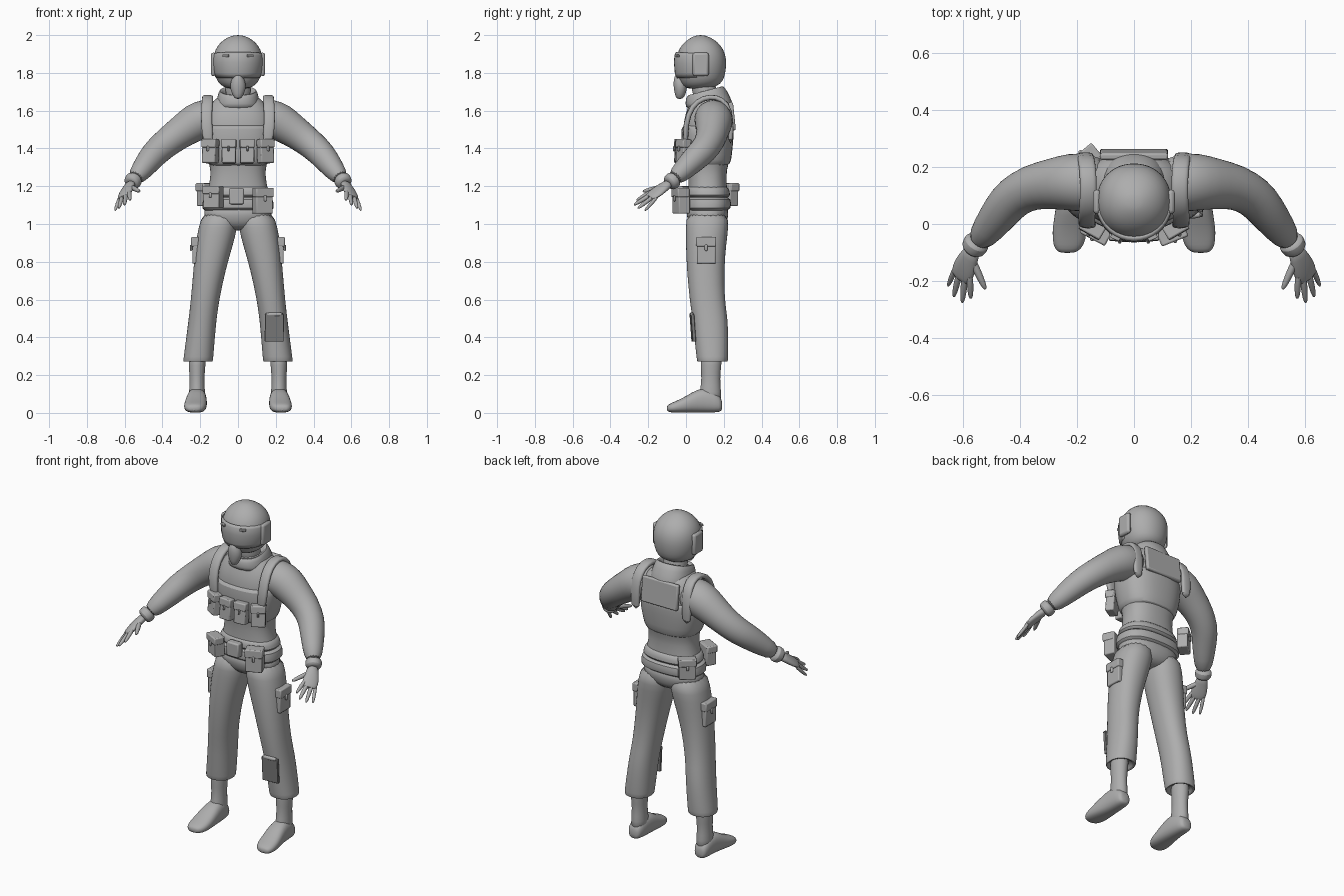
import bpy, bmesh, math
from mathutils import Vector, Matrix

def material(name, c):
    m = bpy.data.materials.new(name)
    m.diffuse_color = (c[0], c[1], c[2], 1)
    return m

GREY = material("plain_grey", (0.42, 0.42, 0.42))
DARK = material("dark_grey", (0.2, 0.2, 0.2))

def finish(name, bm, mat=GREY, subdiv=0, angle=50, bevel=0):
    bmesh.ops.recalc_face_normals(bm, faces=bm.faces)
    me = bpy.data.meshes.new(name)
    bm.to_mesh(me)
    bm.free()
    me.materials.append(mat)
    ob = bpy.data.objects.new(name, me)
    bpy.context.collection.objects.link(ob)
    if bevel:
        b = ob.modifiers.new("bevel", 'BEVEL')
        b.width, b.segments = bevel, 2
    if subdiv:
        ob.modifiers.new("smooth", 'SUBSURF').levels = subdiv
        ob.modifiers["smooth"].render_levels = subdiv
    bpy.ops.object.select_all(action='DESELECT')
    bpy.context.view_layer.objects.active = ob
    ob.select_set(True)
    bpy.ops.object.shade_smooth_by_angle(angle=math.radians(angle))
    return ob

def spow(v, e):
    return math.copysign(abs(v) ** e, v)

def loft(name, rings, n=18, power=2.0, mat=GREY, subdiv=1, cap=True, angle=50):
    """Skin through rings given as (centre, half axis u, half axis v)."""
    bm = bmesh.new()
    loops = []
    for c, u, v in rings:
        loop = []
        for i in range(n):
            a = 2 * math.pi * i / n
            loop.append(bm.verts.new(Vector(c) + Vector(u) * spow(math.cos(a), 2 / power)
                                     + Vector(v) * spow(math.sin(a), 2 / power)))
        loops.append(loop)
    for a, b in zip(loops, loops[1:]):
        for i in range(n):
            j = (i + 1) % n
            bm.faces.new((a[i], a[j], b[j], b[i]))
    if cap:
        bm.faces.new(loops[0])
        bm.faces.new(loops[-1])
    return finish(name, bm, mat, subdiv, angle)

def level(z, x0, x1, y0, y1, tilt=0.0):
    """Horizontal ring from its bounds; tilt raises the back and lowers the front."""
    return (((x0 + x1) / 2, (y0 + y1) / 2, z), ((x1 - x0) / 2, 0, 0), (0, (y1 - y0) / 2, tilt))

def sym(z, rx, y0, y1, tilt=0.0):
    return level(z, -rx, rx, y0, y1, tilt)

def tube(name, pts, n=14, subdiv=1, side=None, thick=1.0):
    """Tube through (x, y, z, radius); side fixes the wide direction of a strap."""
    P = [Vector(p[:3]) for p in pts]
    rings = []
    for i, p in enumerate(P):
        t = (P[min(i + 1, len(P) - 1)] - P[max(i - 1, 0)]).normalized()
        u = Vector(side) if side else t.cross(Vector((0, 0, 1))).normalized()
        u = (u - t * u.dot(t)).normalized()
        v = t.cross(u)
        rings.append((p, u * pts[i][3], v * pts[i][3] * thick))
    return loft(name, rings, n, 2.0 if not side else 3.0, subdiv=subdiv)

def box(name, c, size, yaw=0, pitch=0, flap=True, mat=GREY, bevel=0.008):
    """Pouch facing -y, with an optional closing flap and fastener."""
    bm = bmesh.new()
    parts = [((0, 0, 0), size)]
    if flap:
        w, d, h = size
        parts += [((0, -0.006, h * 0.33), (w * 1.06, d, h * 0.36)),
                  ((0, -d / 2 - 0.006, h * 0.1), (w * 0.16, 0.012, h * 0.24))]
    for off, s in parts:
        bmesh.ops.create_cube(bm, size=1, matrix=Matrix.Translation(off) @ Matrix.Diagonal((*s, 1)))
    M = Matrix.Translation(c) @ Matrix.Rotation(math.radians(yaw), 4, 'Z') @ Matrix.Rotation(math.radians(pitch), 4, 'X')
    bmesh.ops.transform(bm, matrix=M, verts=bm.verts)
    return finish(name, bm, mat, bevel=bevel)

# Torso with shirt folds at the waist
loft("torso", [sym(1.08, .180, .0, .225), sym(1.15, .168, .01, .22), sym(1.22, .15, .012, .215),
               sym(1.29, .145, .01, .215), sym(1.34, .16, -.0, .235), sym(1.45, .185, -.015, .245),
               sym(1.55, .19, -.015, .25), sym(1.62, .165, .01, .245), sym(1.665, .12, .03, .22),
               sym(1.69, .07, .04, .17)], 24, 2.4)
loft("shirt_hem", [sym(1.205, .15, .015, .21), sym(1.19, .168, .002, .228), sym(1.15, .183, -.004, .238),
                   sym(1.135, .17, .01, .22)], 24, 2.4)
# Chest vest, belt and pelvis
loft("vest", [sym(1.30, .14, .02, .2), sym(1.315, .160, -.008, .237), sym(1.36, .175, -.015, .243),
              sym(1.44, .192, -.025, .252), sym(1.515, .192, -.028, .255), sym(1.53, .18, -.005, .245)], 24, 2.5)
loft("belt", [sym(1.145, .16, .02, .2), sym(1.14, .188, -.008, .242), sym(1.075, .195, -.01, .242),
              sym(1.065, .17, .02, .2)], 24, 2.5)
loft("pelvis", [sym(1.12, .18, .0, .225), sym(1.04, .19, -.0, .228), sym(.99, .13, .02, .21),
                sym(.965, .05, .06, .17)], 24, 2.4)

# Neck, tilted collar and back flap
loft("neck", [sym(1.62, .08, .03, .19), sym(1.80, .07, .02, .15)])
loft("collar", [sym(1.59, .125, -.005, .262, -.01), sym(1.64, .118, -.004, .25, .0),
                sym(1.685, .108, -.002, .22, .02), sym(1.712, .098, .01, .195, .026),
                sym(1.70, .08, .03, .175, .02), sym(1.66, .07, .04, .16)], 20, 2.3)
box("back_flap", (0, .244, 1.57), (.24, .025, .15), 0, 6, flap=False)

# Helmet shell and face mask
loft("helmet", [sym(1.715, .055, .01, .13), sym(1.735, .095, -.02, .185, .006), sym(1.77, .118, -.042, .203),
                sym(1.82, .131, -.054, .213), sym(1.875, .134, -.056, .215), sym(1.925, .122, -.04, .2),
                sym(1.965, .092, -.008, .168), sym(1.99, .052, .03, .125), sym(2.0, .02, .06, .095)], 24, 2.1)
loft("face_mask", [sym(1.80, .014, -.054, .0), sym(1.77, .034, -.066, .0), sym(1.73, .046, -.068, .01),
                   sym(1.69, .034, -.06, .0), sym(1.66, .016, -.052, -.015)], 14)

# Visor wrapping the front of the helmet
bm = bmesh.new()
rows = []
for z, rx, y0 in ((1.775, .121, -.050), (1.80, .131, -.059), (1.85, .137, -.064), (1.89, .135, -.061), (1.905, .129, -.052)):
    row = []
    for i in range(17):
        a = math.radians(-80 + 10 * i)
        drop = .02 * math.cos(a) ** 2 * (1 if z > 1.8 else -.6)
        row.append(bm.verts.new((rx * math.sin(a), .08 - (.08 - y0) * math.cos(a), z + drop * .3)))
    rows.append(row)
for a, b in zip(rows, rows[1:]):
    for i in range(16):
        bm.faces.new((a[i], a[i + 1], b[i + 1], b[i]))
visor = finish("visor", bm)
sol = visor.modifiers.new("thickness", 'SOLIDIFY')
sol.thickness, sol.offset = .012, -1

for s, tag in ((1, "left"), (-1, "right")):
    # Ear covers and visor clips
    box(tag + "_ear_cover", (s * .13, .078, 1.845), (.026, .085, .125), flap=False, bevel=.012)
    box(tag + "_visor_clip", (s * .065, -.048, 1.89), (.035, .014, .014), s * 25, flap=False, bevel=.003)
    # Vest strap over the shoulder
    tube(tag + "_vest_strap", [(s * x, y, z, .03) for x, y, z in (
        (.155, .0, 1.42), (.168, -.004, 1.53), (.165, .03, 1.625), (.16, .09, 1.668), (.16, .16, 1.675),
        (.165, .22, 1.64), (.172, .24, 1.55), (.17, .235, 1.42))], 12, side=(1, 0, 0), thick=.5)
    # Sleeve and wrist band
    tube(tag + "_sleeve", [(s * x, y, z, r) for x, y, z, r in (
        (.10, .135, 1.57, .09), (.17, .145, 1.56, .105), (.225, .148, 1.54, .103), (.29, .14, 1.495, .09),
        (.36, .13, 1.445, .081), (.425, .095, 1.39, .076), (.465, .045, 1.345, .07), (.51, -.015, 1.285, .058),
        (.55, -.068, 1.235, .043))], 16)
    tube(tag + "_wrist_band", [(s * x, y, z, r) for x, y, z, r in (
        (.545, -.055, 1.243, .035), (.549, -.062, 1.237, .049), (.565, -.088, 1.216, .046),
        (.569, -.094, 1.211, .03))], 14)
    # Hand: flattened palm, four fingers and thumb
    ax = Vector((s * .05, -.1, -.075)).normalized()
    wide = Vector((s * .75, .5, -.3)).normalized()
    wide = (wide - ax * wide.dot(ax)).normalized()
    thin = ax.cross(wide)
    loft(tag + "_palm", [((s * x, y, z), wide * w, thin * t) for x, y, z, w, t in (
        (.562, -.085, 1.218, .028, .024), (.577, -.115, 1.198, .036, .022),
        (.593, -.15, 1.172, .046, .02), (.606, -.185, 1.146, .044, .015), (.61, -.195, 1.14, .032, .01))], 14)
    for nm, base, tip, r in (("index", (.575, -.195, 1.165), (.572, -.262, 1.125), .0115),
                             ("middle", (.593, -.19, 1.153), (.602, -.277, 1.1), .012),
                             ("ring", (.614, -.18, 1.14), (.632, -.256, 1.082), .0115),
                             ("little", (.63, -.165, 1.13), (.652, -.218, 1.07), .010),
                             ("thumb", (.563, -.135, 1.195), (.52, -.23, 1.172), .0135)):
        a, b = Vector(base), Vector(tip)
        pts = [a.lerp(b, k) for k in (-.3, .35, .85, 1)]
        tube(f"{tag}_{nm}_finger", [(s * p.x, p.y, p.z, r * q) for p, q in zip(pts, (1.1, 1.1, .85, .35))], 8)
    # Trouser leg with an open, turned-in cuff
    legs = [(1.07, .0, .188, .0, .226), (.98, .003, .21, -.002, .226), (.90, .022, .225, -.002, .215),
            (.76, .065, .237, .003, .202), (.60, .098, .25, .018, .205), (.50, .113, .262, .033, .222),
            (.38, .123, .277, .045, .226), (.285, .131, .29, .056, .224), (.268, .133, .291, .058, .223),
            (.272, .15, .275, .075, .205), (.30, .16, .265, .08, .195)]
    loft(tag + "_trouser_leg", [level(z, *sorted((s * a, s * b)), c, d) for z, a, b, c, d in legs], 20, 2.2)
    # Ankle and shoe
    ankle = [(.33, .165, .265, .075, .195), (.25, .172, .262, .077, .188), (.18, .178, .256, .082, .18),
             (.11, .174, .26, .072, .187), (.05, .172, .262, .06, .19)]
    loft(tag + "_ankle", [level(z, *sorted((s * a, s * b)), c, d) for z, a, b, c, d in ankle], 16)
    shoe = [(.192, .195, .245, .015, .06), (.18, .178, .262, .003, .095), (.12, .168, .268, .0, .135),
            (.06, .164, .274, .0, .128), (.0, .163, .285, .0, .088), (-.055, .167, .288, .0, .062),
            (-.09, .185, .278, .003, .048), (-.102, .21, .258, .012, .035)]
    loft(tag + "_shoe", [((s * (a + b) / 2, y, (c + d) / 2), ((b - a) / 2, 0, 0), (0, 0, (d - c) / 2))
                         for y, a, b, c, d in shoe], 16, 2.5)
    # Thigh pocket and chest pouches
    box(tag + "_thigh_pocket", (s * .222, .107, .86), (.1, .04, .14), s * 90, s * 0)
    box(tag + "_inner_chest_pouch", (s * .048, -.035, 1.385), (.074, .045, .125), s * 4, -4)
    box(tag + "_outer_chest_pouch", (s * .145, -.012, 1.385), (.08, .05, .125), s * 30, -4)

# Belt pouches
box("belt_buckle_pouch", (-.008, -.022, 1.147), (.08, .045, .085), flap=False)
box("belt_pouch_left", (.13, -.025, 1.122), (.095, .065, .135), 22)
box("belt_pouch_right", (-.13, -.022, 1.142), (.095, .06, .115), -28)
box("rear_belt_pouch", (-.165, .225, 1.155), (.095, .06, .12), -140)
# Shin map plate with a rolled top
box("shin_plate", (.192, .036, .45), (.1, .018, .145), 4, 4, flap=False, mat=DARK, bevel=.003)
tube("shin_plate_roll", [(.14, .03, .52, .011), (.19, .028, .521, .012), (.243, .033, .522, .011)], 10)
